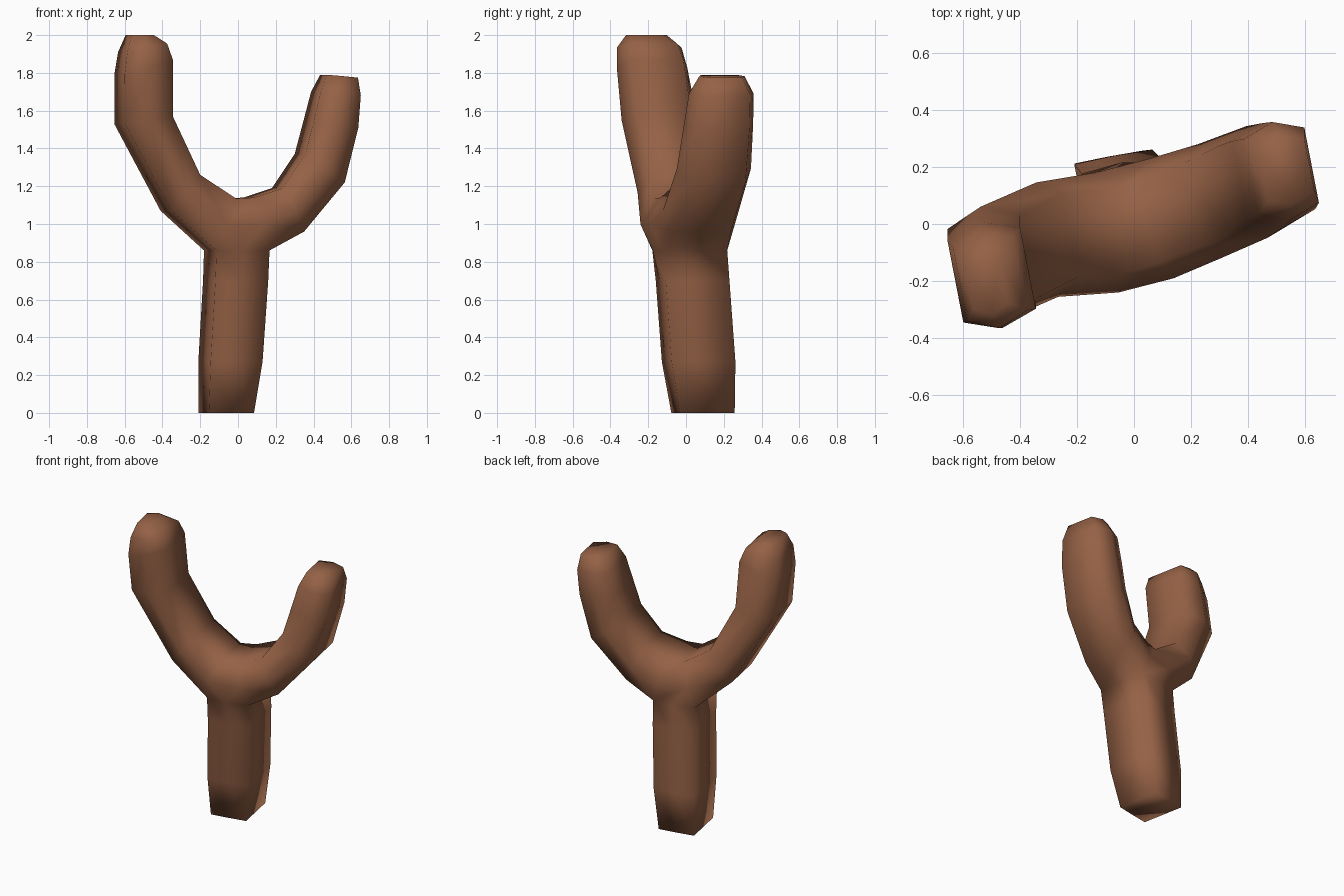
import bpy, bmesh

if "Cube" in bpy.data.objects:
    bpy.data.objects.remove(bpy.data.objects["Cube"])

bm = bmesh.new()
T = 0.19  # twist of the whole fork about the vertical axis


def ring(lx, lz, rx, rz, yc, c, m):
    """Six-sided section from its left and right outline points (front view).
    c = half depth at the four corners, m = half depth at front/back ridges."""
    lx, rx = lx + T * c, rx - T * c
    cx, cz, h = (lx + rx) / 2, (lz + rz) / 2, (rx - lx) / 2
    pts = [(lx + T * c, yc - T * h - .98 * c, lz),
           (cx + T * m, yc - .98 * m, cz),
           (rx + T * c, yc + T * h - .98 * c, rz),
           (rx - T * c, yc + T * h + .98 * c, rz),
           (cx - T * m, yc + .98 * m, cz),
           (lx - T * c, yc - T * h + .98 * c, lz)]
    return [bm.verts.new(p) for p in pts]


def loft(rings):
    for a, b in zip(rings, rings[1:]):
        for i in range(6):
            j = (i + 1) % 6
            bm.faces.new((a[i], a[j], b[j], b[i]))
    bm.faces.new(rings[-1])


# handle, from the junction down to the foot
hub = ring(-.18, .86, .167, .86, .02, .175, .2)
loft([hub,
      ring(-.185, .70, .16, .70, .035, .172, .178),
      ring(-.21, .27, .13, .27, .067, .172, .176),
      ring(-.21, 0, .085, 0, .09, .148, .15)])

# first section of each prong shares its lower corners with the handle
left0 = ring(-.18, .86, -.01, 1.135, -.03, .15, .215)
right0 = ring(.03, 1.14, .167, .86, .02, .15, .215)
for sec, ids in ((left0, (0, 5)), (right0, (2, 3))):
    for i in ids:
        bm.verts.remove(sec[i])
        sec[i] = hub[i]

# left prong
loft([left0,
      ring(-.41, 1.07, -.20, 1.26, -.055, .15, .205),
      ring(-.655, 1.53, -.345, 1.57, -.14, .15, .205),
      ring(-.655, 1.79, -.345, 1.87, -.18, .145, .19),
      ring(-.635, 1.91, -.375, 1.955, -.195, .13, .175),
      ring(-.595, 2.0, -.445, 2.0, -.21, .08, .11)])

# right prong
loft([right0,
      ring(.18, 1.19, .35, .96, .08, .15, .205),
      ring(.30, 1.37, .565, 1.22, .148, .15, .2),
      ring(.345, 1.54, .637, 1.51, .172, .145, .187),
      ring(.387, 1.70, .65, 1.68, .187, .135, .175),
      ring(.435, 1.79, .635, 1.775, .19, .095, .122)])

# saddle between the prongs
bm.faces.new((hub[0], hub[1], hub[2], right0[1], left0[1]))
bm.faces.new((hub[5], hub[4], hub[3], right0[4], left0[4]))
bm.faces.new((left0[1], right0[1], right0[0], left0[2]))
bm.faces.new((left0[2], right0[0], right0[5], left0[3]))
bm.faces.new((left0[3], right0[5], right0[4], left0[4]))

bmesh.ops.recalc_face_normals(bm, faces=bm.faces[:])
for f in bm.faces:
    f.smooth = True
mesh = bpy.data.meshes.new("forked_branch")
bm.to_mesh(mesh)
bm.free()

wood = bpy.data.materials.new("brown_wood")
wood.diffuse_color = (.30, .12, .06, 1)
wood.use_nodes = True
wood.node_tree.nodes["Principled BSDF"].inputs["Base Color"].default_value = wood.diffuse_color
mesh.materials.append(wood)
bpy.context.collection.objects.link(bpy.data.objects.new("forked_branch", mesh))
